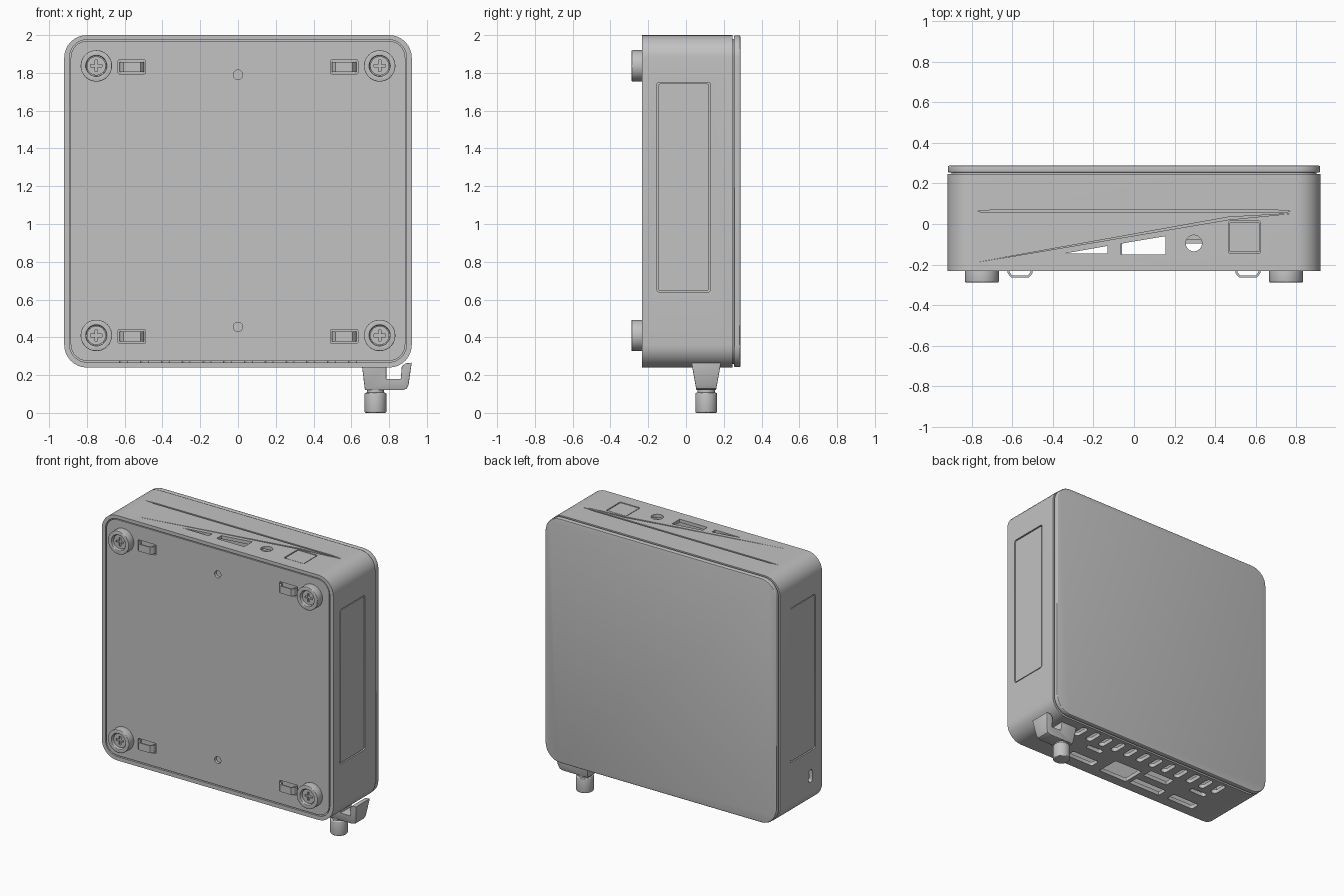
import bpy, bmesh, math

old = bpy.data.objects.get("Cube")
if old:
    bpy.data.objects.remove(old, do_unlink=True)

grey = bpy.data.materials.new("satin grey")
grey.use_nodes = True
grey.diffuse_color = (0.54, 0.54, 0.54, 1)
grey.node_tree.nodes["Principled BSDF"].inputs["Base Color"].default_value = (0.54, 0.54, 0.54, 1)


# Profile helpers
def rrect(cx, cy, w, h, r, n=8):
    pts = []
    for k, (sx, sy) in enumerate([(1, 1), (-1, 1), (-1, -1), (1, -1)]):
        for i in range(n + 1):
            a = math.pi / 2 * (k + i / n)
            pts.append((cx + sx * (w / 2 - r) + r * math.cos(a),
                        cy + sy * (h / 2 - r) + r * math.sin(a)))
    return pts


def box(cx, cy, w, h):
    return [(cx + sx * w / 2, cy + sy * h / 2) for sx, sy in [(1, 1), (-1, 1), (-1, -1), (1, -1)]]


def capsule(cx, cy, w, h):
    return rrect(cx, cy, w, h, min(w, h) * 0.45, 5)


def circle(cx, cy, r, n=40):
    return [(cx + r * math.cos(math.tau * i / n), cy + r * math.sin(math.tau * i / n)) for i in range(n)]


# Extrude a profile along an axis from a to b
def solid(name, pts, axis, a, b):
    place = {"x": lambda u, v, w: (w, u, v),
             "y": lambda u, v, w: (u, w, v),
             "z": lambda u, v, w: (u, v, w)}[axis]
    bm = bmesh.new()
    lo = [bm.verts.new(place(u, v, a)) for u, v in pts]
    hi = [bm.verts.new(place(u, v, b)) for u, v in pts]
    bm.faces.new(lo)
    bm.faces.new(hi[::-1])
    for i in range(len(pts)):
        j = (i + 1) % len(pts)
        bm.faces.new((lo[j], lo[i], hi[i], hi[j]))
    bmesh.ops.recalc_face_normals(bm, faces=bm.faces)
    mesh = bpy.data.meshes.new(name)
    bm.to_mesh(mesh)
    bm.free()
    mesh.materials.append(grey)
    ob = bpy.data.objects.new(name, mesh)
    bpy.context.collection.objects.link(ob)
    return ob


def activate(ob):
    bpy.ops.object.select_all(action="DESELECT")
    ob.select_set(True)
    bpy.context.view_layer.objects.active = ob


# Cut profiles out one at a time, taking the first solver that leaves a solid
def cut(ob, *items):
    for item in items:
        cutter = solid("cutter", *item)
        cutter.hide_render = True
        mod = ob.modifiers.new("cut", "BOOLEAN")
        mod.operation = "DIFFERENCE"
        mod.object = cutter
        activate(ob)
        for solver in ("EXACT", "MANIFOLD", "FLOAT"):
            mod.solver = solver
            graph = bpy.context.evaluated_depsgraph_get()
            graph.update()
            if len(ob.evaluated_get(graph).data.polygons) >= len(ob.data.polygons):
                bpy.ops.object.modifier_apply(modifier=mod.name)
                break
        else:
            ob.modifiers.remove(mod)
        bpy.data.objects.remove(cutter, do_unlink=True)


def finish(ob, bevel=0):
    activate(ob)
    if bevel:
        mod = ob.modifiers.new("bevel", "BEVEL")
        mod.width = bevel
        mod.segments = 3
        mod.limit_method = "ANGLE"
        mod.angle_limit = math.radians(50)
        bpy.ops.object.modifier_apply(modifier=mod.name)
    bpy.ops.object.shade_smooth_by_angle(angle=math.radians(30))


# Hollow case, open at the front
MID = 1.12
case = solid("case", rrect(0, MID, 1.84, 1.76, 0.12), "y", -0.232, 0.246)
cut(case, (rrect(0, MID + 0.002, 1.785, 1.708, 0.095), "y", -0.3, 0.21))

# Top ports, power button pocket and styling grooves
top = ("z", 1.93, 2.1)
cut(case,
    ([(-0.34, -0.145), (-0.13, -0.145), (-0.13, -0.108)], *top),
    ([(-0.065, -0.15), (0.155, -0.15), (0.155, -0.06), (-0.065, -0.097)], *top),
    (circle(0.295, -0.095, 0.04), *top),
    (rrect(0.545, -0.065, 0.16, 0.16, 0.01, 3), "z", 1.986, 2.1),
    ([(-0.78, 0.062), (-0.7, 0.056), (0.7, 0.056), (0.78, 0.062), (0.7, 0.069), (-0.7, 0.069)],
     "z", 1.985, 2.1),
    ([(-0.78, -0.19), (0.465, 0.021), (0.78, 0.052), (0.465, 0.034)], "z", 1.99, 2.1))

# Vents and ports underneath
under = ("z", 0.1, 0.32)
cut(case, *[(capsule(-0.605 + 0.11 * i, 0.16, 0.05, 0.12), *under) for i in range(12)])
cut(case,
    (circle(0.61, -0.075, 0.04), *under),
    (rrect(0.38, 0.04, 0.13, 0.04, 0.015, 4), *under),
    (rrect(0.36, -0.11, 0.22, 0.07, 0.015, 4), *under),
    (rrect(0.055, -0.075, 0.23, 0.17, 0.008, 3), *under),
    (box(-0.2, 0.02, 0.2, 0.08), *under),
    (box(-0.22, -0.12, 0.26, 0.075), *under),
    (rrect(-0.53, 0.04, 0.13, 0.04, 0.015, 4), *under),
    (rrect(-0.53, -0.12, 0.22, 0.07, 0.015, 4), *under))

# Side panel pockets and the lock slot
for s in (-1, 1):
    cut(case, (rrect(-0.0125, 1.195, 0.285, 1.11, 0.015, 4), "x", s * 0.905, s * 1.0))
cut(case, (capsule(-0.1, 0.46, 0.04, 0.09), "x", -1.0, -0.86))
finish(case)

for s, side in ((-1, "right"), (1, "left")):
    finish(solid(side + "_side_panel",
                 rrect(-0.0125, 1.195, 0.271, 1.096, 0.012, 4), "x", s * 0.903, s * 0.917))

finish(solid("power_button", rrect(0.545, -0.065, 0.148, 0.148, 0.008, 3), "z", 1.984, 1.998))
finish(solid("audio_jack_bar", box(0.295, -0.085, 0.09, 0.022), "z", 1.977, 1.985))

# Back lid on a narrower neck that leaves a seam
finish(solid("lid_neck", rrect(0, MID, 1.8, 1.72, 0.1), "y", 0.24, 0.262))
finish(solid("back_lid", rrect(0, MID, 1.836, 1.756, 0.118), "y", 0.254, 0.288), 0.007)

# Front cover with clip recesses and screw holes
corners = [(sx, z) for sx in (-1, 1) for z in (0.41, 1.837)]
cover = solid("front_cover", rrect(0, MID + 0.002, 1.771, 1.694, 0.088), "y", -0.23, -0.19)
cut(cover,
    *[(rrect(sx * 0.562, z - 0.005, 0.145, 0.075, 0.008, 3), "y", -0.3, -0.215) for sx, z in corners],
    *[(circle(0, z, 0.025, 24), "y", -0.3, -0.21) for z in (0.455, 1.79)])
finish(cover)

# Feet, cross-head screws and wire clips at each corner
for sx, z in corners:
    tag = ("left" if sx > 0 else "right") + ("_upper" if z > 1 else "_lower")
    x = sx * 0.75
    foot = solid(tag + "_foot", circle(x, z, 0.083, 48), "y", -0.288, -0.22)
    cut(foot, (circle(x, z, 0.055), "y", -0.31, -0.255))
    finish(foot, 0.004)
    screw = solid(tag + "_screw", circle(x, z, 0.05), "y", -0.27, -0.25)
    cut(screw, (box(x, z, 0.06, 0.014), "y", -0.3, -0.26), (box(x, z, 0.014, 0.06), "y", -0.3, -0.26))
    finish(screw)
    outer = [(-0.065, -0.212), (-0.06, -0.245), (-0.045, -0.263),
             (0.045, -0.263), (0.06, -0.245), (0.065, -0.212)]
    inner = [(u * 0.87, v + (0.009 if v < -0.22 else 0)) for u, v in reversed(outer)]
    clip = [(sx * 0.562 + u, v) for u, v in outer + inner]
    finish(solid(tag + "_clip", clip, "z", z - 0.031, z + 0.021))

# Cable hook below the case, narrowing towards its foot
CX, CY = 0.728, 0.107
profile = [(0.655, 0.262), (0.672, 0.12), (0.87, 0.12), (0.893, 0.128), (0.903, 0.15),
           (0.92, 0.266), (0.885, 0.262), (0.867, 0.245), (0.862, 0.18), (0.785, 0.18), (0.785, 0.262)]
hook = solid("cable_hook", profile, "y", CY - 1, CY + 1)
for v in hook.data.vertices:
    v.co.y = CY + (v.co.y - CY) * (0.052 + (v.co.z - 0.12) * 0.18)
finish(hook, 0.003)

# Thumb screw
finish(solid("screw_collar", circle(CX, CY, 0.046), "z", 0.09, 0.13))
finish(solid("thumb_screw", circle(CX, CY, 0.058), "z", 0, 0.107), 0.008)
